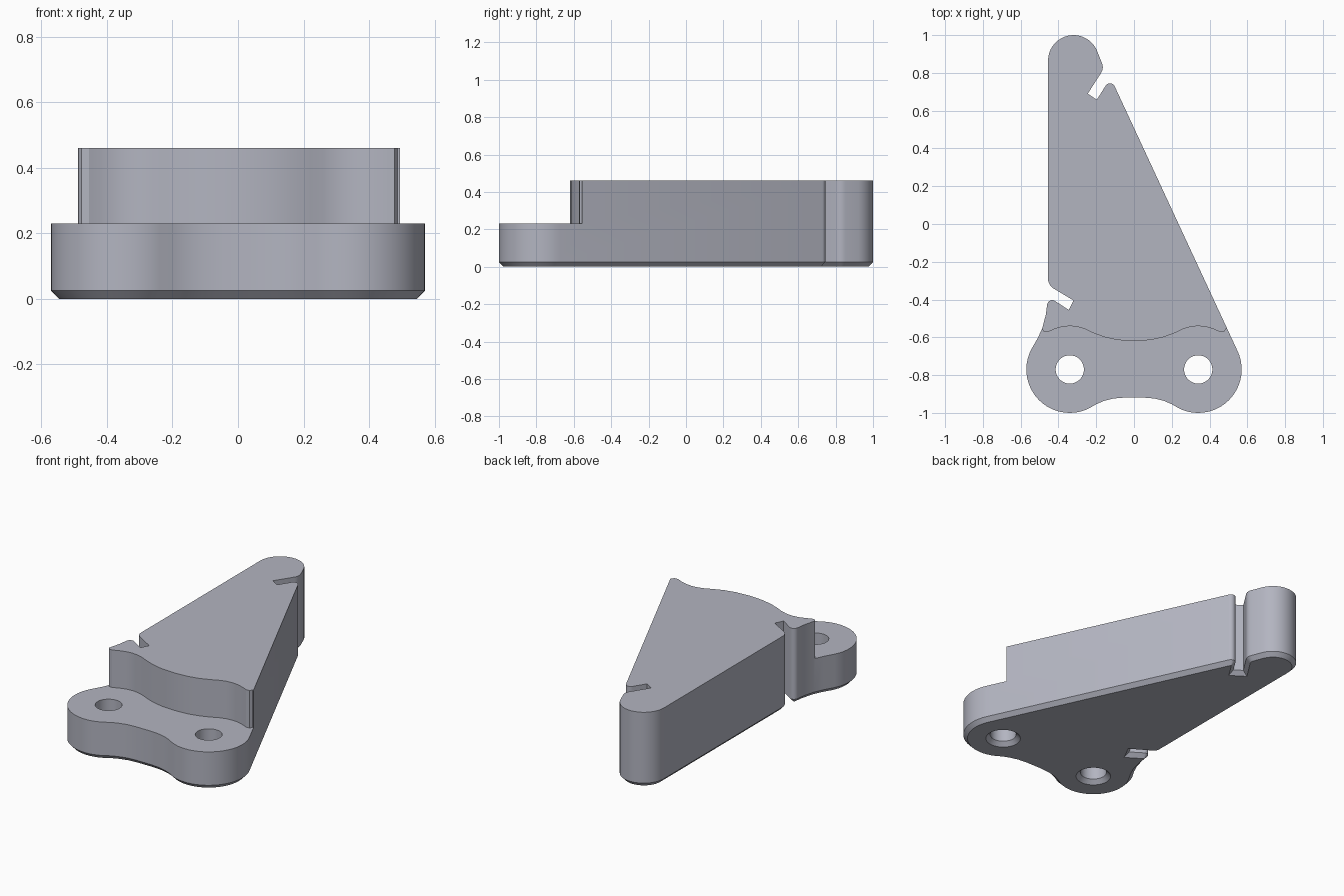
import bpy, bmesh
from math import sin, cos, radians, pi
from mathutils import Vector

if "Cube" in bpy.data.objects:
    bpy.data.objects.remove(bpy.data.objects["Cube"], do_unlink=True)

HEIGHT, STEP, CHAMFER = 0.46, 0.23, 0.025
HOLE_X, LOBE_Y, LOBE_R, HOLE_R = 0.34, -0.77, 0.23, 0.075

grey = bpy.data.materials.new("cool grey")
grey.use_nodes = True
colour = (0.45, 0.46, 0.53, 1)
grey.diffuse_color = colour
grey.node_tree.nodes["Principled BSDF"].inputs["Base Color"].default_value = colour


def arc(x, y, r, a0, a1, n):
    steps = [radians(a0 + (a1 - a0) * i / n) for i in range(n + 1)]
    return [Vector((x + r * cos(a), y + r * sin(a))) for a in steps]


def points(*pairs):
    return [Vector(p) for p in pairs]


def inset(loop, d):
    """Move a counter-clockwise outline inwards with mitred corners."""
    out = []
    for i, p in enumerate(loop):
        a = (p - loop[i - 1]).normalized()
        b = (loop[(i + 1) % len(loop)] - p).normalized()
        na, nb = Vector((-a.y, a.x)), Vector((-b.y, b.x))
        out.append(p + (na + nb) * d / (1 + na.dot(nb)))
    return out


def loft(name, layers):
    """Solid through a stack of (outline, height) layers."""
    bm = bmesh.new()
    rings = [[bm.verts.new((p.x, p.y, z)) for p in loop] for loop, z in layers]
    bm.faces.new(rings[0][::-1])
    bm.faces.new(rings[-1])
    for low, high in zip(rings, rings[1:]):
        for i in range(len(low)):
            j = (i + 1) % len(low)
            bm.faces.new((low[i], low[j], high[j], high[i]))
    bmesh.ops.recalc_face_normals(bm, faces=bm.faces)
    mesh = bpy.data.meshes.new(name)
    bm.to_mesh(mesh)
    bm.free()
    obj = bpy.data.objects.new(name, mesh)
    mesh.materials.append(grey)
    bpy.context.collection.objects.link(obj)
    return obj


# Outline: right lobe, slanted side, upper notch, head, lower notch, left lobe
outline = arc(HOLE_X, LOBE_Y, LOBE_R, -116, 25, 22)
outline += arc(-0.127, 0.718, 0.027, 25, 146, 6)
outline += points((-0.197, 0.658), (-0.245, 0.69))
outline += arc(-0.22, 0.83, 0.055, -34, 25, 5)
outline += arc(-0.32, 0.865, 0.135, 25, 180, 18)
outline += arc(-0.395, -0.29, 0.06, 180, 241, 6)
outline += points((-0.32, -0.405), (-0.345, -0.455))
outline += arc(-0.433, -0.43, 0.027, 61, 172, 6)
outline += points((-0.467, -0.48), (-0.485, -0.55), (-0.51, -0.605))
outline += arc(-HOLE_X, LOBE_Y, LOBE_R, 153, 296, 22)
valley = points((-0.2, -0.954), (-0.16, -0.937), (-0.11, -0.924), (-0.05, -0.919))
outline += valley + [Vector((-p.x, p.y)) for p in reversed(valley)]

body = loft("wedge_body", [(inset(outline, CHAMFER * 0.95), 0),
                           (outline, CHAMFER), (outline, HEIGHT)])

# Wavy step that lowers the front shelf
wave = points((-0.8, -0.555), (-0.487, -0.555), (-0.477, -0.57), (-0.455, -0.571),
              (-0.42, -0.556), (-0.38, -0.544), (-0.34, -0.54), (-0.3, -0.544),
              (-0.26, -0.556), (-0.22, -0.575), (-0.16, -0.598), (-0.09, -0.614))
wave = wave + points((0, -0.62)) + [Vector((-p.x, p.y)) for p in reversed(wave)]
step = points((-0.8, -1.3), (0.8, -1.3)) + wave[::-1]
cutters = [loft("step_cutter", [(step, STEP), (step, 1)])]

# Screw holes, flared at the underside
for side, x in (("left", HOLE_X), ("right", -HOLE_X)):
    rings = [(HOLE_R + 2 * CHAMFER, -CHAMFER), (HOLE_R, CHAMFER), (HOLE_R, 1)]
    cutters.append(loft(side + "_hole_cutter",
                        [(arc(x, LOBE_Y, r, 0, 348.75, 31), z) for r, z in rings]))

bpy.ops.object.select_all(action="DESELECT")
bpy.context.view_layer.objects.active = body
body.select_set(True)
for cutter in cutters:
    cutter.hide_render = True
    mod = body.modifiers.new(cutter.name, "BOOLEAN")
    mod.operation, mod.solver, mod.object = "DIFFERENCE", "EXACT", cutter
    bpy.ops.object.modifier_apply(modifier=mod.name)
    bpy.data.objects.remove(cutter, do_unlink=True)

bpy.ops.object.shade_smooth_by_angle(angle=radians(25))
